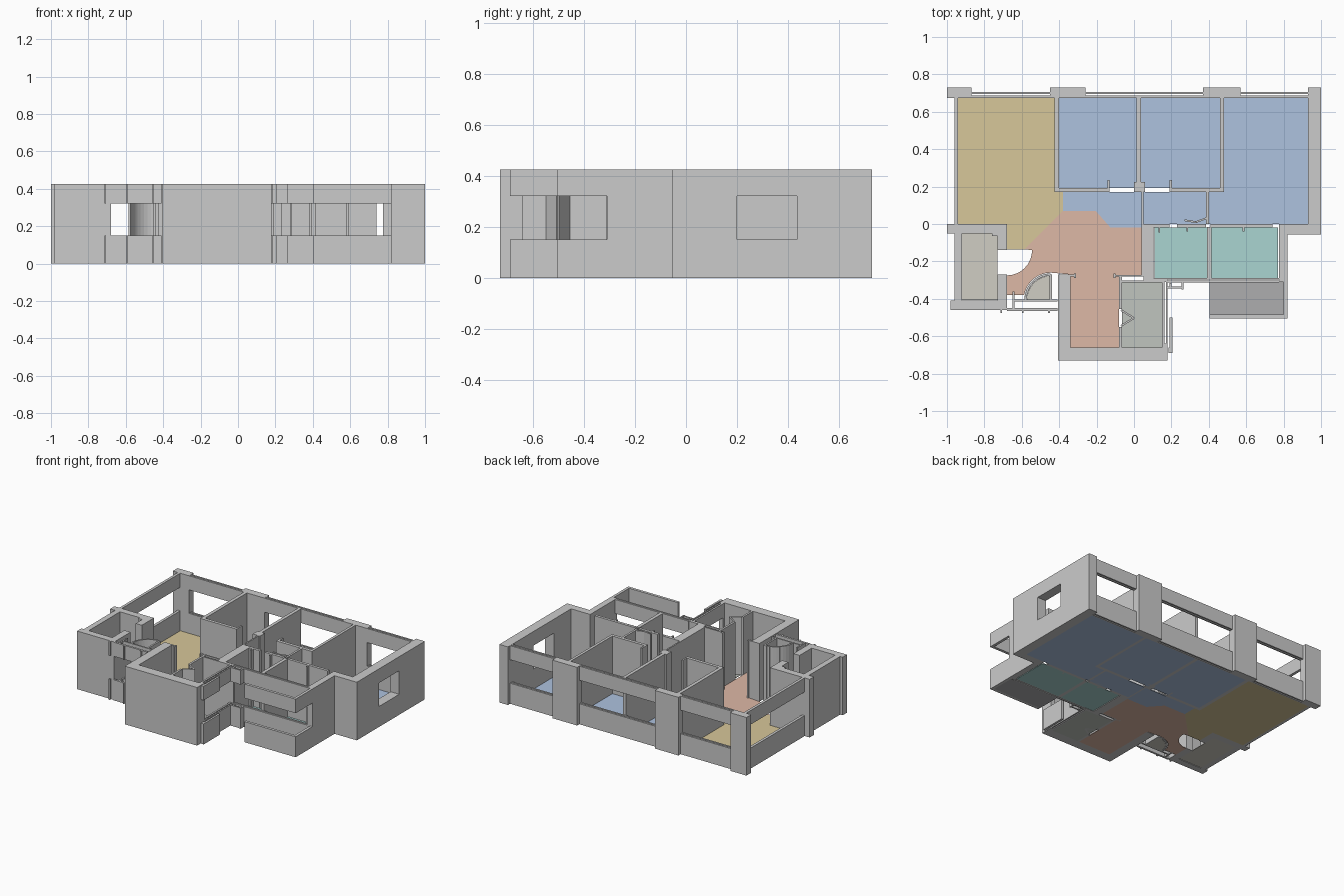
import bpy, bmesh, math

H, SILL, HEAD = 0.425, 0.15, 0.322   # wall height, window bottom, window top


def material(name, rgb):
    m = bpy.data.materials.new(name)
    m.diffuse_color = (*rgb, 1)
    return m


def finish(name, bm, mat=None):
    bmesh.ops.recalc_face_normals(bm, faces=bm.faces)
    me = bpy.data.meshes.new(name)
    bm.to_mesh(me)
    bm.free()
    ob = bpy.data.objects.new(name, me)
    bpy.context.collection.objects.link(ob)
    if mat:
        me.materials.append(mat)
    return ob


def prism(bm, pts, z0, z1):
    f = bm.faces.new([bm.verts.new((x, y, z0)) for x, y in pts])
    top = bmesh.ops.extrude_face_region(bm, geom=[f])["geom"]
    for v in top:
        if isinstance(v, bmesh.types.BMVert):
            v.co.z = z1


def rect(x0, x1, y0, y1):
    return [(x0, y0), (x1, y0), (x1, y1), (x0, y1)]


def walls(name, rects, spans=((0, H),)):
    bm = bmesh.new()
    for r in rects:
        for z0, z1 in spans:
            prism(bm, rect(*r), z0, z1)
    return finish(name, bm)


def window_walls(name, rects):
    return walls(name, rects, ((0, SILL), (HEAD, H)))


def floor(name, polys, mat):
    bm = bmesh.new()
    for p in polys:
        prism(bm, p, 0, 0.004)
    return finish(name, bm, mat)


def path_wall(name, pts, t):
    # thin full-height panels along a path
    bm = bmesh.new()
    for (ax, ay), (bx, by) in zip(pts, pts[1:]):
        d = math.hypot(bx - ax, by - ay)
        nx, ny = -(by - ay) / d * t / 2, (bx - ax) / d * t / 2
        prism(bm, [(ax + nx, ay + ny), (bx + nx, by + ny), (bx - nx, by - ny), (ax - nx, ay - ny)], 0, H)
    return finish(name, bm)


def arc(cx, cy, r, a0, a1, n=10):
    return [(cx + r * math.cos(math.radians(a0 + (a1 - a0) * i / n)),
             cy + r * math.sin(math.radians(a0 + (a1 - a0) * i / n))) for i in range(n + 1)]


# Back facade: piers with window bays between them
walls("back_piers", [(-1, -0.87, 0.675, 0.73), (-0.45, -0.26, 0.675, 0.73),
                     (0.37, 0.57, 0.675, 0.73), (0.93, 1, 0.675, 0.73)])
for i, (a, b) in enumerate([(-0.87, -0.45), (-0.26, 0.37), (0.57, 0.93)]):
    window_walls(f"back_window_bay_{i + 1}", [(a, b, 0.675, 0.686), (a, b, 0.694, 0.705)])

# Right wall with its window
walls("right_wall", [(0.93, 1, 0.435, 0.675), (0.93, 1, -0.055, 0.2), (0.82, 0.93, -0.055, 0)])
window_walls("right_window", [(0.93, 1, 0.2, 0.435)])

# Left wall: living room window, then the storage room block
window_walls("left_window", [(-0.96, -0.94, 0, 0.675)])
walls("storage_walls", [(-1, -0.68, -0.05, 0), (-0.96, -0.92, -0.41, -0.05),
                        (-0.98, -0.68, -0.46, -0.41), (-0.73, -0.68, -0.14, -0.05),
                        (-0.73, -0.68, -0.41, -0.27), (-0.76, -0.73, -0.065, -0.05)])

# Front block
walls("front_walls", [(-0.405, 0.18, -0.73, -0.66), (-0.405, -0.34, -0.66, -0.27),
                      (0.15, 0.18, -0.66, -0.64)])
window_walls("kitchen_window", [(0.15, 0.163, -0.64, -0.31), (0.17, 0.18, -0.64, -0.31)])
walls("kitchen_window_posts", [(0.185, 0.205, -0.69, -0.66), (0.19, 0.2, -0.345, -0.315),
                               (0.255, 0.265, -0.35, -0.31)], ((0, SILL), (HEAD, H)))
window_walls("kitchen_outer_rail", [(0.19, 0.205, -0.66, -0.5), (0.18, 0.26, -0.345, -0.335)])

# Entrance rails and posts
window_walls("entrance_rails", [(-0.64, -0.41, -0.415, -0.405), (-0.68, -0.41, -0.465, -0.45)])
walls("entrance_posts", [(-0.715, -0.705, -0.475, -0.46), (-0.65, -0.64, -0.465, -0.36),
                         (-0.6, -0.59, -0.475, -0.465), (-0.46, -0.45, -0.475, -0.465)],
      ((0, SILL), (HEAD, H)))

# Bathroom and balcony walls
walls("bathroom_walls", [(0.05, 0.105, -0.31, -0.02), (0.39, 0.415, -0.29, -0.015),
                         (0.04, 0.19, -0.02, 0), (0.23, 0.385, -0.02, 0), (0.41, 0.74, -0.02, 0),
                         (0.775, 0.82, -0.31, 0), (0.105, 0.18, -0.31, -0.29)])
window_walls("bathroom_windows", [(0.18, 0.775, -0.297, -0.288), (0.18, 0.775, -0.312, -0.303)])
window_walls("balcony_rail", [(0.405, 0.82, -0.505, -0.485), (0.8, 0.82, -0.485, -0.31)])

# Interior partitions
walls("bedroom_partitions", [(-0.425, -0.4, 0.17, 0.675), (-0.42, -0.13, 0.17, 0.193),
                             (0.013, 0.037, 0.17, 0.675), (0.19, 0.48, 0.17, 0.193),
                             (0.46, 0.48, 0.193, 0.675), (0.385, 0.4, 0, 0.17)])
walls("hall_partitions", [(0.04, 0.05, -0.28, 0.17), (-0.405, -0.31, -0.28, -0.27),
                          (-0.11, 0.05, -0.282, -0.272), (-0.08, 0.15, -0.312, -0.302)])
walls("kitchen_partition", [(-0.08, -0.065, -0.455, -0.28), (-0.08, -0.065, -0.66, -0.55)])
walls("door_jambs", [(-0.142, -0.13, 0.17, 0.235), (0.19, 0.202, 0.17, 0.235), (0, 0.013, 0.17, 0.225),
                     (0.037, 0.06, 0.17, 0.225), (-0.32, -0.31, -0.29, -0.265), (-0.11, -0.1, -0.29, -0.265),
                     (0.13, 0.14, -0.045, -0.02), (0.28, 0.29, -0.04, -0.02), (0.58, 0.59, -0.04, -0.02)])

# Doors: swinging entrance door, folding kitchen door, closet door
path_wall("entrance_door_sweep", arc(-0.445, -0.405, 0.135, 90, 180), 0.012)
path_wall("entrance_door", [(-0.445, -0.405), (-0.445, -0.27)], 0.012)
path_wall("folding_door", [(-0.07, -0.46), (0, -0.503), (-0.07, -0.545)], 0.01)
path_wall("closet_door", [(0.27, 0.02), (0.33, 0.01), (0.385, 0.03)], 0.01)

# Floors
tan = material("tan_floor", (0.68, 0.57, 0.32))
blue = material("blue_floor", (0.42, 0.54, 0.74))
coral = material("coral_floor", (0.73, 0.48, 0.38))
teal = material("teal_floor", (0.4, 0.66, 0.64))
stone = material("stone_floor", (0.63, 0.61, 0.55))
sage = material("kitchen_floor", (0.53, 0.56, 0.52))
slate = material("balcony_floor", (0.42, 0.42, 0.43))
floor("living_floor", [[(-0.94, 0.675), (-0.425, 0.675), (-0.425, 0.17), (-0.38, 0.17), (-0.38, 0.07),
                        (-0.585, -0.135), (-0.68, -0.135), (-0.68, 0), (-0.94, 0)]], tan)
floor("hall_floor", [[(-0.38, 0.07), (-0.205, 0.07), (-0.125, -0.02), (0.04, -0.02), (0.04, -0.272),
                      (-0.08, -0.272), (-0.08, -0.66), (-0.34, -0.66), (-0.34, -0.27)]
                     + arc(-0.445, -0.405, 0.145, 90, 170, 6)
                     + [(-0.68, -0.38)] + arc(-0.68, -0.14, 0.135, 270, 360, 8) + [(-0.585, -0.135)]], coral)
floor("bedroom_floors", [rect(-0.4, 0.013, 0.193, 0.675), rect(0.037, 0.46, 0.193, 0.675),
                         [(0.48, 0.675), (0.93, 0.675), (0.93, 0), (0.4, 0), (0.4, 0.17), (0.48, 0.17)],
                         rect(0.05, 0.385, 0, 0.17),
                         [(-0.38, 0.17), (0.04, 0.17), (0.04, -0.02), (-0.125, -0.02),
                          (-0.205, 0.07), (-0.38, 0.07)]], blue)
floor("bathroom_floors", [rect(0.11, 0.39, -0.288, -0.02), rect(0.415, 0.77, -0.288, -0.02)], teal)
floor("storage_floor", [rect(-0.92, -0.73, -0.405, -0.05),
                        [(-0.445, -0.405)] + arc(-0.445, -0.405, 0.128, 90, 180)], stone)
floor("kitchen_floor", [rect(-0.065, 0.15, -0.66, -0.31)], sage)
floor("balcony_floor", [rect(0.405, 0.8, -0.485, -0.312)], slate)
